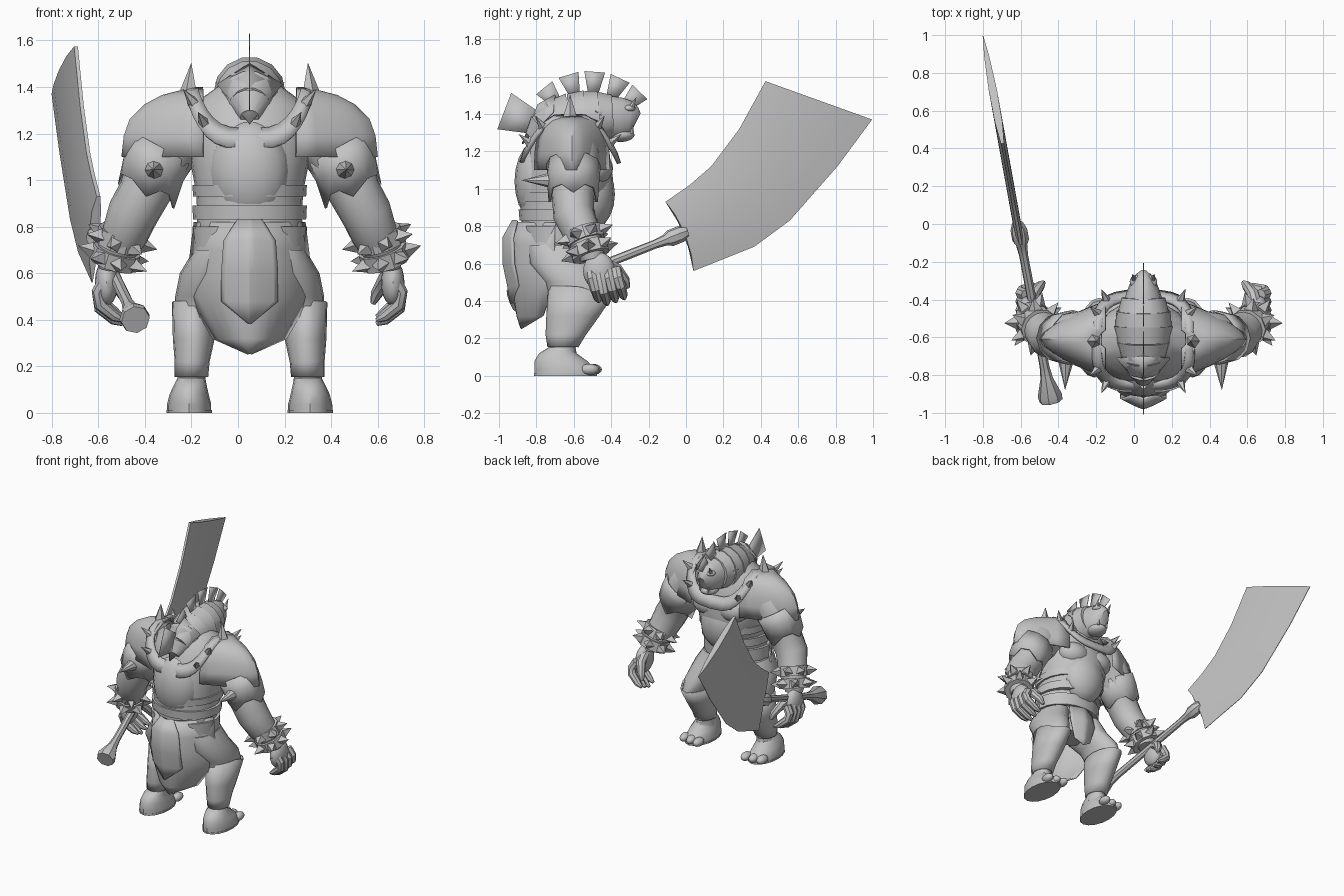
import bpy
import bmesh
from math import sin, cos, pi, radians
from mathutils import Vector

cube = bpy.data.objects.get("Cube")
if cube:
    bpy.data.objects.remove(cube)

GREY = (0.55, 0.55, 0.55, 1)
grey = bpy.data.materials.new("clay grey")
grey.use_nodes = True
grey.diffuse_color = GREY
grey.node_tree.nodes["Principled BSDF"].inputs["Base Color"].default_value = GREY
UP = Vector((0, 0, 1))
MID = 0.05  # the body's plane of symmetry
parts = []


def make(name, verts, faces, mirror=False, thick=0):
    mesh = bpy.data.meshes.new(name)
    mesh.from_pydata([tuple(v) for v in verts], [], faces)
    bm = bmesh.new()
    bm.from_mesh(mesh)
    bmesh.ops.recalc_face_normals(bm, faces=bm.faces)
    bm.to_mesh(mesh)
    bm.free()
    mesh.materials.append(grey)
    ob = bpy.data.objects.new(name, mesh)
    ob.location.x = MID
    bpy.context.collection.objects.link(ob)
    if thick:
        mod = ob.modifiers.new("thickness", 'SOLIDIFY')
        mod.thickness = thick
        mod.offset = 0
    if mirror:
        ob.modifiers.new("mirror", 'MIRROR').use_mirror_merge = False
    parts.append(ob)
    return ob


def skin(name, rings, closed=True, caps=True, **kw):
    """Join equal rows of points into a surface."""
    n = len(rings[0])
    faces = []
    for r in range(len(rings) - 1):
        for i in range(n if closed else n - 1):
            j = (i + 1) % n
            faces.append((r * n + i, r * n + j, (r + 1) * n + j, (r + 1) * n + i))
    if closed and caps:
        faces += [tuple(range(n)), tuple(range((len(rings) - 1) * n, len(rings) * n))]
    return make(name, [p for ring in rings for p in ring], faces, **kw)


def stack(name, rows, n=16, **kw):
    """Level ellipses: x, y, z, half width, half depth."""
    return skin(name, [[(x + a * cos(2 * pi * i / n), y + b * sin(2 * pi * i / n), z)
                        for i in range(n)] for x, y, z, a, b in rows], **kw)


def tube(name, rows, n=12, **kw):
    """Rings square to a path: x, y, z, radius and an optional second radius."""
    pts = [Vector(r[:3]) for r in rows]
    rings = []
    for k, row in enumerate(rows):
        way = pts[min(k + 1, len(pts) - 1)] - pts[max(k - 1, 0)]
        q = UP.rotation_difference(way)
        rings.append([pts[k] + q @ Vector((row[3] * cos(2 * pi * i / n),
                      row[-1] * sin(2 * pi * i / n), 0)) for i in range(n)])
    return skin(name, rings, **kw)


def spikes(name, items, n=4):
    """Mirrored cones: base, direction, radius, length."""
    verts, faces = [], []
    for base, way, r, length in items:
        way, base, s = Vector(way).normalized(), Vector(base), len(verts)
        q = UP.rotation_difference(way)
        verts += [base + q @ Vector((r * cos(2 * pi * i / n), r * sin(2 * pi * i / n), 0))
                  for i in range(n)] + [base + way * length]
        faces += [(s + i, s + (i + 1) % n, s + n) for i in range(n)] + [tuple(range(s, s + n))]
    return make(name, verts, faces, mirror=True)


def ball(name, centre, size, **kw):
    rows = [(centre[0], centre[1], centre[2] - size[2] * cos(a),
             size[0] * sin(a), size[1] * sin(a)) for a in [0.05 + 0.304 * i for i in range(11)]]
    return stack(name, rows, **kw)


# Torso, belts, rounded back plate and belly
stack("torso", [(0, -.65, .54, .12, .1), (0, -.69, .65, .22, .18), (0, -.7, .74, .23, .18),
                (0, -.68, .85, .225, .2), (0, -.65, .95, .23, .24), (0, -.64, 1.05, .25, .25),
                (0, -.63, 1.2, .27, .22), (0, -.62, 1.32, .25, .18), (0, -.61, 1.4, .14, .12)], 24)
for k, (low, high) in enumerate([(.71, .8), (.83, .89), (.93, .98)]):
    stack(f"belt_{k + 1}", [(0, -.685 + .015 * k, low, .243, .2 + .02 * k),
                            (0, -.685 + .015 * k, high, .246, .205 + .02 * k)], 20)
ball("back_plate", (0, -.79, 1.04), (.175, .127, .22))
ball("belly", (0, -.52, .97), (.17, .14, .2))
ball("chest", (.1, -.49, 1.11), (.12, .1, .09), mirror=True)


# Hanging cloths: each row is height, half width and depth at the middle
def cloth(name, rows, curl, bend):
    us = [i / 6 for i in range(-6, 7)]
    skin(name, [[(w * u, y + curl * (w / .26) * abs(u) ** bend, z) for u in us]
                for z, w, y in rows], closed=False, thick=.012)


cloth("back_skirt", [(.82, .235, -.905), (.7, .25, -.925), (.6, .262, -.935), (.5, .262, -.93),
                     (.32, .155, -.9), (.255, .005, -.88)], .23, 2.2)
cloth("back_panel", [(.83, .05, -.925), (.74, .11, -.975), (.6, .12, -.975), (.48, .12, -.95),
                     (.385, .005, -.935)], .12, 1.2)
cloth("front_cloth", [(.74, .1, -.5), (.6, .11, -.47), (.46, .07, -.49), (.42, .005, -.5)], -.1, 1.3)

# Legs, greaves and feet
stack("leg", [(.25, -.66, .1, .068, .078), (.25, -.66, .15, .06, .07), (.247, -.645, .22, .062, .095),
              (.24, -.605, .32, .076, .128), (.235, -.565, .42, .085, .16), (.22, -.59, .5, .1, .165),
              (.18, -.665, .6, .12, .17), (.14, -.69, .7, .1, .16)], mirror=True)
greave = stack("greave", [(.25, -.658, .155, .067, .078), (.247, -.643, .22, .07, .103),
                          (.24, -.605, .32, .085, .137), (.235, -.563, .4, .094, .168)],
               caps=False, mirror=True, thick=.01)
for v in greave.data.vertices:
    if v.co.z > .39:
        v.co.z += .03 + max(0, .045 * ((v.co.x - .235) / .094 - (v.co.y + .563) / .168))
        v.co.z = min(v.co.z, .48)
stack("foot", [(.26, -.645, .004, .095, .165), (.26, -.645, .035, .095, .165),
               (.26, -.67, .08, .084, .14), (.255, -.685, .12, .07, .1),
               (.25, -.668, .15, .06, .07)], mirror=True)
stack("sole", [(.26, -.645, 0, .098, .168), (.26, -.645, .012, .098, .168)], mirror=True)
for k in range(3):
    ball(f"toe_{k + 1}", (.197 + .06 * k, -.5 - .008 * k, .034), (.032, .05, .03), mirror=True)

# Arms, built from the wrist upward
tube("arm", [(.59, -.5, .62, .06), (.585, -.51, .67, .08), (.535, -.56, .77, .1),
             (.5, -.6, .86, .11), (.45, -.605, .95, .112), (.4, -.6, 1.06, .128),
             (.33, -.6, 1.17, .14), (.2, -.6, 1.24, .12)], 16, mirror=True)
guard = tube("upper_arm_guard", [(.445, -.603, .98, .127), (.41, -.603, 1.06, .136),
                                 (.37, -.6, 1.13, .14)], caps=False, mirror=True, thick=.01)
for i, v in enumerate(guard.data.vertices):
    if i < 12 and i % 3 == 0:
        v.co.z -= .05
spikes("elbow_spike", [((.41, -.71, 1.045), (.03, -1, 0), .045, .17)], 8)

# Shoulder pads: ridged rows rising to the collar
us = [i / 6 for i in range(-6, 7)]
skin("shoulder_pad", [[(.2 + (out - .2) * (1 - abs(u) ** 1.6), -.61 + half * u, z) for u in us]
                      for z, out, half in [(1.1, .545, .197), (1.19, .535, .195), (1.26, .51, .185),
                                           (1.32, .45, .165), (1.36, .375, .135), (1.395, .24, .05)]],
     closed=False, mirror=True, thick=.012)

# Spiked bracelets
wrist, axis = Vector((.567, -.53, .71)), Vector((-.28, -.3, .9)).normalized()
turn = UP.rotation_difference(axis)
studs = []
for k, shift in enumerate((-.042, .042)):
    rows = [tuple(wrist + axis * (shift + d)) + (.105,) for d in (-.034, .034)]
    tube(f"bracelet_{k + 1}", rows, 10, mirror=True)
    for i in range(7):
        a = 2 * pi * (i + k / 2) / 7
        out = turn @ Vector((cos(a), sin(a), 0))
        studs.append((wrist + axis * shift + out * .095, out, .038, .07))
spikes("bracelet_spikes", studs)

# Hands with curled fingers
ball("palm", (.615, -.465, .56), (.05, .085, .1), mirror=True)
for k in range(4):
    y = -.5 + .045 * k
    lift = .015 * abs(k - 1)
    tube(f"finger_{k + 1}", [(.545, y + .035, .382 + lift, .01), (.58, y + .03, .4 + lift, .024),
                             (.64, y + .015, .45 + lift, .029), (.648, y, .52, .031),
                             (.62, y - .01, .57, .03)], 8, mirror=True)
tube("thumb", [(.53, -.31, .47, .012), (.545, -.325, .51, .026), (.58, -.37, .57, .032),
               (.6, -.44, .6, .035)], 8, mirror=True)


# Saddle-shaped collar with spikes
def collar_point(t, scale, rise):
    def soften(q):
        return abs(q) ** .6 * (1 if q > 0 else -1)
    s = soften(sin(t))
    return Vector((.268 * scale * soften(cos(t)), -.62 + .262 * scale * s,
                   1.385 - .25 * abs(s) ** 2.2 + rise * abs(s)))


ts = [2 * pi * i / 32 for i in range(32)]
skin("collar", [[collar_point(t, 1, 0) for t in ts], [collar_point(t, .94, .05) for t in ts],
                [collar_point(t, .83, .08) for t in ts]], caps=False, thick=.022)
spikes("collar_spikes", [(collar_point(0, .97, -.01), (-.08, 0, 1), .038, .12)] +
       [(collar_point(radians(a), .95, .04), (.5 * cos(radians(a)), sin(radians(a)), .6), .026, .085)
        for a in (-50, -24, 24, 50)], 5)

# Armoured neck: overlapping bands along the hump, with a pointed nape plate
path = [(-.83, 1.27, .04), (-.78, 1.32, .085), (-.71, 1.355, .12), (-.63, 1.37, .14),
        (-.55, 1.375, .15), (-.47, 1.385, .138), (-.4, 1.39, .11)]
for k in range(6):
    (y0, z0, r0), (y1, z1, r1) = path[k], path[k + 1]
    tube(f"neck_band_{k + 1}", [(0, y0, z0, r0), (0, y1 + .01, z1, r1 + .005)], 14)
make("nape_plate", [(-.14, -.71, 1.41), (0, -.79, 1.45), (.14, -.71, 1.41), (0, -.875, 1.24),
                    (0, -.7, 1.5)], [(0, 3, 1), (1, 3, 2), (0, 1, 4), (1, 2, 4)], thick=.008)

# Head
tube("head", [(0, -.5, 1.37, .125, .13), (0, -.41, 1.38, .105, .12), (0, -.35, 1.375, .085, .115),
              (0, -.3, 1.37, .065, .1), (0, -.275, 1.365, .045, .075),
              (0, -.265, 1.36, .025, .05)], 14)
ball("jaw", (0, -.35, 1.288), (.065, .075, .038))
ball("brow", (.033, -.305, 1.43), (.04, .035, .02), mirror=True)
ball("nose", (0, -.272, 1.39), (.02, .018, .028))
spikes("brow_horns", [((.048, -.295, 1.43), (.15, .5, 1), .018, .07)], 6)
spikes("ears", [((.09, -.42, 1.38), (.6, -.7, .4), .03, .1)], 4)
spikes("tusks", [((.035, -.29, 1.295), (.1, .2, 1), .012, .05)], 5)

# Crest of thin plates fanned over the neck
fan = [(a, .26, .39, 5.5, 8.2) for a in (46, 65, 86, 107, 129)] + [(159, .3, .5, 11, 12)]
for k, (a, near, far, w0, w1) in enumerate(fan):
    corners = [(0, -.515 + r * cos(radians(b)), 1.24 + r * sin(radians(b)))
               for r, b in ((near, a - w0), (far, a - w1), (far, a + w1), (near, a + w0))]
    make(f"crest_plate_{k + 1}", corners, [(0, 1, 2, 3)], thick=.004)

# Cleaver handle with flared pommel
start, end = Vector((-.49, -.935, .4)), Vector((-.66, -.03, .757))
tube("cleaver_handle", [tuple(start.lerp(end, t)) + (r,) for t, r in
                        [(0, .062), (.03, .066), (.13, .034), (.2, .026), (.85, .024), (.91, .03),
                         (.94, .045), (1, .045), (1.04, .03)]], 8)

# Cleaver blade: back edge and cutting edge joined by lens sections
spine = [(-.11, .93), (.02, 1.02), (.135, 1.12), (.285, 1.32), (.425, 1.575)]
edge = [(.04, .56), (.365, .69), (.555, .83), (.81, 1.12), (.995, 1.37)]
section = [(0, .008), (.2, .02), (.5, .022), (.8, .014), (1, .002)]
rings = []
for k, (a, b) in enumerate(zip(spine, edge)):
    sides = []
    for f, h in section:
        y, z = a[0] + (b[0] - a[0]) * f, a[1] + (b[1] - a[1]) * f
        if k == 0:
            y += .12 * f * (1 - f)
            z += .06 * f * (1 - f)
        x = -.66 - .181 * (y + .05)
        sides.append(((x + h, y, z), (x - h, y, z)))
    rings.append([p for p, q in sides] + [q for p, q in reversed(sides)])
skin("cleaver_blade", rings)

# Smooth shading that keeps hard edges
bpy.ops.object.select_all(action='DESELECT')
for ob in parts:
    ob.select_set(True)
bpy.context.view_layer.objects.active = parts[0]
bpy.ops.object.shade_smooth_by_angle(angle=radians(35))
